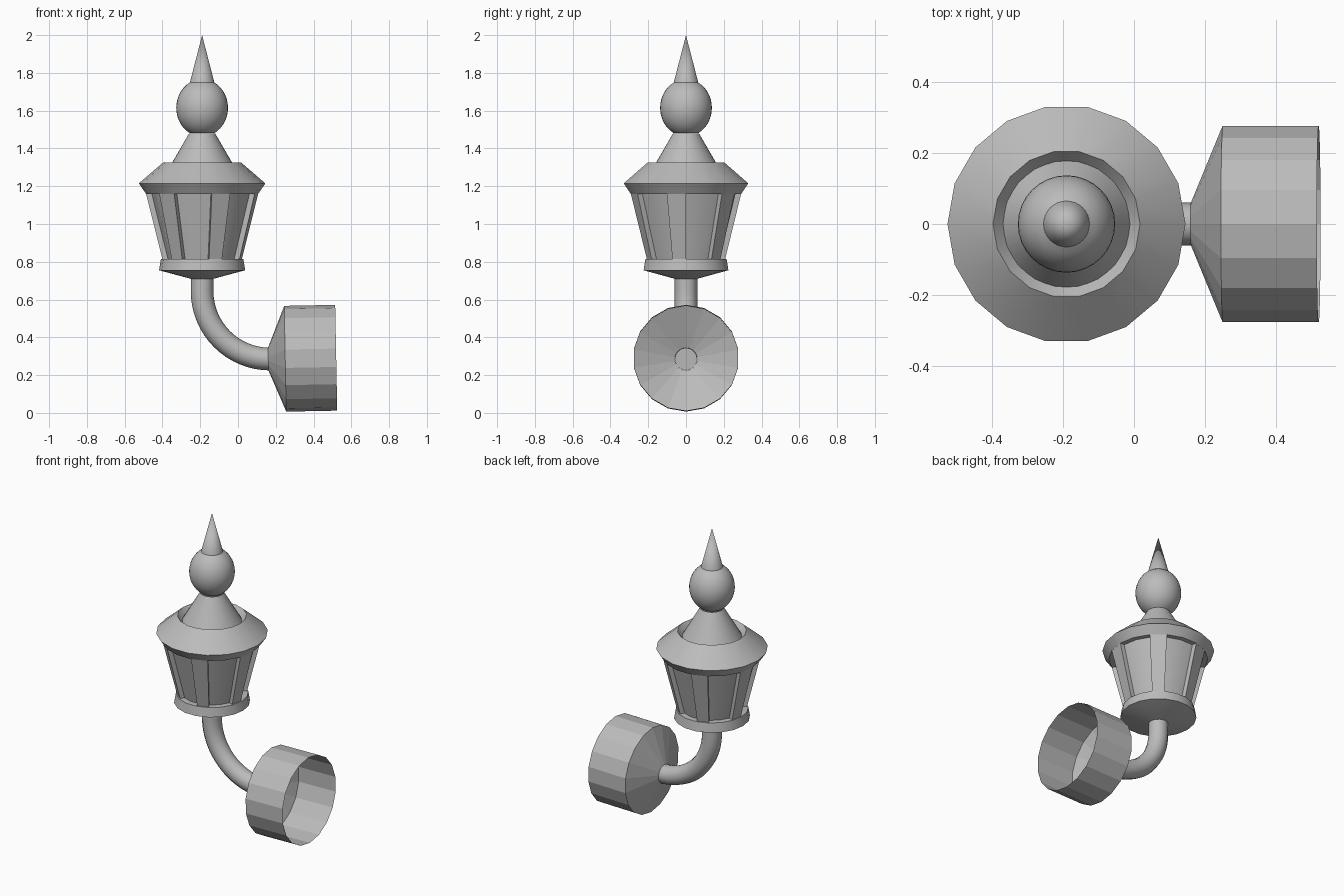
import bpy, bmesh, math
from math import sin, cos, pi

cube = bpy.data.objects.get("Cube")
if cube:
    bpy.data.objects.remove(cube, do_unlink=True)

# Single painted metal colour
GREY = (0.5, 0.5, 0.5, 1)
metal = bpy.data.materials.new("grey_metal")
metal.use_nodes = True
metal.diffuse_color = GREY
metal.node_tree.nodes["Principled BSDF"].inputs["Base Color"].default_value = GREY

SIDES = 18
LAMP_X = -0.19


def finish(name, bm, smooth, location):
    mesh = bpy.data.meshes.new(name)
    bm.to_mesh(mesh)
    bm.free()
    mesh.materials.append(metal)
    obj = bpy.data.objects.new(name, mesh)
    bpy.context.collection.objects.link(obj)
    obj.location = location
    if smooth:
        bpy.ops.object.select_all(action='DESELECT')
        obj.select_set(True)
        bpy.context.view_layer.objects.active = obj
        bpy.ops.object.shade_smooth_by_angle(angle=math.radians(smooth))
    return obj


def lathe(profile, sides=SIDES):
    """Turn (radius, height) points around z; returns bmesh and faces per side."""
    bm = bmesh.new()
    rings = []
    for r, z in profile:
        if r == 0:
            rings.append([bm.verts.new((0, 0, z))] * sides)
        else:
            rings.append([bm.verts.new((r * cos(2 * pi * k / sides),
                                        r * sin(2 * pi * k / sides), z))
                          for k in range(sides)])
    strips = [[] for _ in range(sides)]
    for low, high in zip(rings, rings[1:]):
        for k in range(sides):
            n = (k + 1) % sides
            corners = list(dict.fromkeys((low[k], low[n], high[n], high[k])))
            strips[k].append(bm.faces.new(corners))
    return bm, strips


def turned(name, profile, sides=SIDES, smooth=30, location=(LAMP_X, 0, 0)):
    bm, _ = lathe(profile, sides)
    return finish(name, bm, smooth, location)


# Lantern base with a shallow conical underside
turned("lantern_base", [(0, 0.705), (0.06, 0.71), (0.228, 0.755),
                        (0.218, 0.815), (0, 0.815)])

# Lantern body: six recessed windows, two sides wide, one side per post
bm, strips = lathe([(0.21, 0.812), (0.297, 1.162)])
for w in range(0, SIDES, 3):
    panes = strips[w] + strips[w + 1]
    result = bmesh.ops.extrude_face_region(bm, geom=panes)
    for v in result["geom"]:
        if isinstance(v, bmesh.types.BMVert):
            radius = v.co.xy.length
            v.co.xy *= (radius - 0.03) / radius
    for f in panes:
        if f.is_valid:
            bm.faces.remove(f)
finish("lantern_body", bm, 30, (LAMP_X, 0, 0))

# Roof brim with a sunken inner rim
turned("roof_brim", [(0, 1.16), (0.297, 1.16), (0.335, 1.215),
                     (0.207, 1.325), (0.178, 1.29), (0, 1.29)])

# Roof cone
turned("roof_cone", [(0.18, 1.288), (0.07, 1.478)], sides=36)

# Ball finial and its spike
ball = [(0.137 * cos(a), 1.615 + 0.152 * sin(a))
        for a in (math.radians(-62 + 124 * i / 14) for i in range(15))]
turned("finial_ball", ball, sides=32)
turned("finial_spike", [(0.065, 1.748), (0, 2.0)], sides=32)

# Curved arm: a short straight drop, then a quarter bend
BEND = 0.36
path = [(LAMP_X, 0.72)]
for i in range(17):
    a = pi / 2 * i / 16
    path.append((LAMP_X + BEND * (1 - cos(a)), 0.285 + BEND * (1 - sin(a))))
curve = bpy.data.curves.new("arm", 'CURVE')
curve.dimensions = '3D'
curve.bevel_depth = 0.06
curve.bevel_resolution = 4
curve.use_fill_caps = True
spline = curve.splines.new('POLY')
spline.points.add(len(path) - 1)
for p, (x, z) in zip(spline.points, path):
    p.co = (x, 0, z, 1)
curve.materials.append(metal)
arm = bpy.data.objects.new("arm", curve)
bpy.context.collection.objects.link(arm)
bpy.ops.object.select_all(action='DESELECT')
arm.select_set(True)
bpy.context.view_layer.objects.active = arm
bpy.ops.object.convert(target='MESH')
bpy.ops.object.shade_smooth_by_angle(angle=math.radians(40))

# Open wall mount, flat sided and tipped up slightly
mount = turned("wall_mount", [(0.06, 0), (0.28, 0.09), (0.28, 0.36)],
               smooth=0, location=(0.16, 0, 0.285))
mount.rotation_euler = (0, math.radians(88.9), 0)
